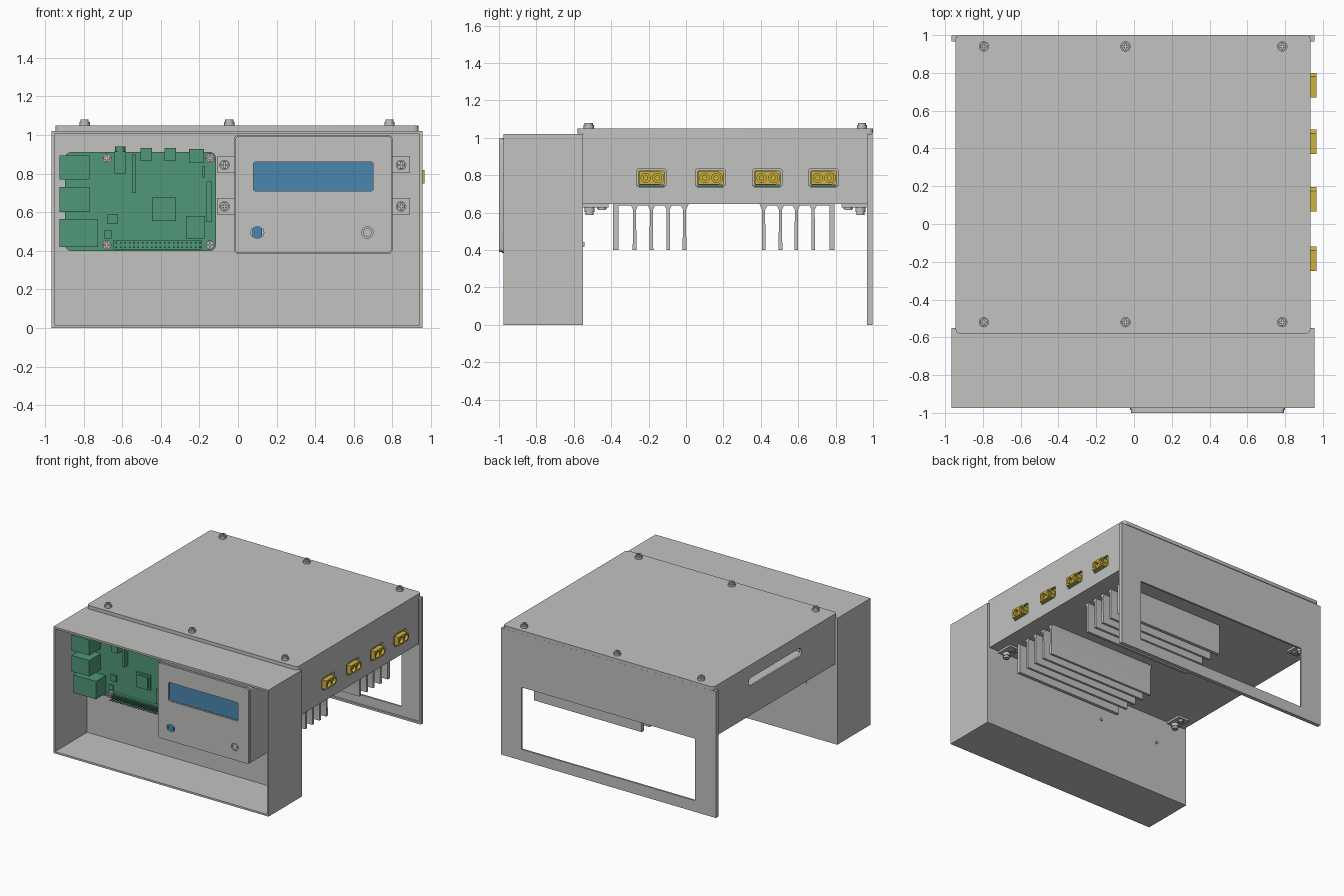
import bpy, bmesh, math
from mathutils import Matrix

cube = bpy.data.objects.get("Cube")
if cube:
    bpy.data.objects.remove(cube, do_unlink=True)


def material(name, rgb):
    m = bpy.data.materials.new(name)
    m.use_nodes = True
    color = (*rgb, 1)
    m.diffuse_color = color
    m.node_tree.nodes["Principled BSDF"].inputs["Base Color"].default_value = color
    return m


GREY = material("light grey", (0.54, 0.54, 0.53))
GREEN = material("board green", (0.08, 0.31, 0.19))
BLUE = material("display blue", (0.07, 0.24, 0.42))
YELLOW = material("connector yellow", (0.62, 0.45, 0.05))
TEAL = material("circuit teal", (0.05, 0.35, 0.33))

# Drawing planes: local u, v and thickness axes for each slab direction
PLANES = {
    "x": Matrix(((0, 0, 1), (1, 0, 0), (0, 1, 0))),
    "y": Matrix(((1, 0, 0), (0, 0, -1), (0, 1, 0))),
    "z": Matrix.Identity(3),
}


def rect(u0, u1, v0, v1, r=0.0, n=4):
    """Rectangle outline, with rounded corners when r is given."""
    if not r:
        return [(u0, v0), (u1, v0), (u1, v1), (u0, v1)]
    centres = [(u1 - r, v1 - r), (u0 + r, v1 - r), (u0 + r, v0 + r), (u1 - r, v0 + r)]
    return [(c[0] + r * math.cos(a), c[1] + r * math.sin(a))
            for q, c in enumerate(centres)
            for a in [math.pi / 2 * (q + i / n) for i in range(n + 1)]]


def circle(u, v, r, n=20):
    return [(u + r * math.cos(math.tau * i / n), v + r * math.sin(math.tau * i / n))
            for i in range(n)]


def cross(u, v, a, b):
    return [(u + x, v + y) for x, y in
            [(a, b), (b, b), (b, a), (-b, a), (-b, b), (-a, b),
             (-a, -b), (-b, -b), (-b, -a), (b, -a), (b, -b), (a, -b)]]


def slab(name, axis, shapes, lo, hi, mat=GREY):
    """Extrude outlines between lo and hi on an axis; inner outlines become holes."""
    curve = bpy.data.curves.new(name, "CURVE")
    curve.dimensions = "2D"
    curve.fill_mode = "BOTH"
    curve.extrude = (hi - lo) / 2
    for pts in shapes:
        s = curve.splines.new("POLY")
        s.points.add(len(pts) - 1)
        for p, (u, v) in zip(s.points, pts):
            p.co = (u, v, 0, 1)
        s.use_cyclic_u = True
    temp = bpy.data.objects.new(name, curve)
    bpy.context.collection.objects.link(temp)
    dg = bpy.context.evaluated_depsgraph_get()
    mesh = bpy.data.meshes.new_from_object(temp.evaluated_get(dg))
    bpy.data.objects.remove(temp)
    mesh.transform(PLANES[axis].to_4x4())
    shift = [0, 0, 0]
    shift["xyz".index(axis)] = (lo + hi) / 2
    mesh.transform(Matrix.Translation(shift))
    bm = bmesh.new()
    bm.from_mesh(mesh)
    bmesh.ops.remove_doubles(bm, verts=bm.verts, dist=1e-5)
    bmesh.ops.recalc_face_normals(bm, faces=bm.faces)
    bm.to_mesh(mesh)
    bm.free()
    mesh.materials.clear()
    mesh.materials.append(mat)
    obj = bpy.data.objects.new(name, mesh)
    bpy.context.collection.objects.link(obj)
    return obj


def screw(name, axis, u, v, base, out, r=0.027, h=0.03):
    """Pan head screw with a cross recess, pointing out along the axis sign."""
    mid, tip = base + out * h * 0.6, base + out * h
    slab(name + "_rim", axis, [circle(u, v, r)], min(base, mid), max(base, mid))
    slab(name + "_head", axis, [circle(u, v, r * 0.8), cross(u, v, r * 0.55, r * 0.13)],
         min(mid, tip), max(mid, tip))


# Front tray, open towards the front
L, R, H = -0.965, 0.955, 1.02
slab("front_tray_walls", "y", [rect(L, R, 0, H), rect(L + .015, R - .015, .015, H - .015)], -.975, -.565)
slab("front_tray_back", "y", [rect(L, R, 0, H)], -.565, -.55)

# Rear panel with a large window and a shallow inner flange
slab("rear_panel", "y", [rect(L, R, 0, H), rect(-.78, .77, .09, .59)], .982, .997)
slab("rear_flange", "y", [rect(L, R, 0, H), rect(L + .015, R - .015, .015, H - .015)], .967, .982)

# Main enclosure: floor, side walls and lid
PORTS = (-.185, .13, .435, .735)
slab("enclosure_floor", "z", [rect(-.945, .935, -.55, .967)], .645, .66)
slab("left_wall", "x", [rect(-.55, .967, .645, 1.025)] +
     [rect(y - .08, y + .08, .735, .835, .015) for y in PORTS], .92, .935)
slab("right_wall", "x", [rect(-.55, .967, .645, 1.025), rect(-.12, .55, .88, .945, .03)], -.945, -.93)
slab("lid", "z", [rect(-.945, .935, -.58, 1.0, .025)], 1.022, 1.05)
for x in (-.795, -.045, .785):
    for y in (-.52, .94):
        screw("lid_screw", "z", x, y, 1.05, 1)

# Power connectors with two sockets each
for y in PORTS:
    slab("connector_circuit_board", "x", [rect(y - .079, y + .079, .736, .746)], .84, .933, TEAL)
    slab("connector_body", "x", [rect(y - .072, y + .072, .747, .825, .012)], .85, .926, YELLOW)
    nose = [(y - .065, .75), (y + .045, .75), (y + .065, .77), (y + .065, .80),
            (y + .045, .82), (y - .065, .82)]
    slab("connector_nose", "x", [nose] + [circle(y + d, .785, .024) for d in (-.031, .031)],
         .926, .965, YELLOW)
    slab("connector_pins", "x", [circle(y + d, .785, .014) for d in (-.031, .031)], .926, .95, YELLOW)

# Heat sinks under the floor
for first, last, ys in ((-.375, -.005, (-.275, -.185, -.095, -.008)),
                        (.78, .415, (.415, .505, .59, .68))):
    for y in ys:
        profile = [(y - .01, .40), (y + .01, .40), (y + .008, .615), (y + .022, .645),
                   (y - .022, .645), (y - .008, .615)]
        slab("heat_sink_fin", "x", [profile], -.16, .80)
    slab("heat_sink_end_fin", "x", [rect(first - .014, first + .014, .40, .645)], -.16, .80)
    lo, hi = min(first, last), max(first, last)
    slab("heat_sink_base", "z", [rect(-.16, .80, lo, hi)], .638, .645)

# Corner brackets under the floor
for x in (-.83, .80):
    for wall, d in ((-.55, 1), (.967, -1)):
        a, b = sorted((wall, wall + d * .135))
        slab("corner_bracket", "z", [rect(x - .05, x + .05, a, b)], .628, .645)
        screw("bracket_screw", "z", x, wall + d * .1, .628, -1, .025, .015)
        screw("bracket_screw", "z", x, wall + d * .035, .628, -1, .027, .042)

# Display housing
outer = rect(-.02, .80, .385, 1.0, .02)
slab("display_housing_walls", "y", [outer, rect(-.005, .785, .40, .985, .015)], -.985, -.565)
slab("display_housing_face", "y",
     [rect(-.015, .795, .39, .995, .02), rect(.08, .70, .71, .86, .01),
      circle(.10, .495, .036), circle(.67, .495, .03)], -1.0, -.985)
slab("display_screen", "y", [rect(.06, .72, .69, .88)], -.975, -.96, BLUE)
slab("button_collar", "y", [circle(.10, .495, .045), circle(.10, .495, .034)], -1.0, -.97)
slab("button_backing", "y", [circle(.10, .495, .04)], -.98, -.96)
slab("button", "y", [rect(.076, .124, .46, .53, .008)], -1.0, -.97, BLUE)
slab("knob", "y", [circle(.67, .495, .022)], -.997, -.9)
for x0, x1, sx in ((-.11, -.02, -.07), (.80, .89, .845)):
    for z in (.63, .845):
        slab("housing_tab", "y", [rect(x0, x1, z - .043, z + .043)], -.58, -.565)
        screw("housing_tab_screw", "y", sx, z, -.58, -1)

# Controller board on standoffs
HOLES = [(x, z) for x in (-.68, -.145) for z in (.43, .88)]
slab("controller_board", "y", [rect(-.895, -.115, .40, .912, .03)], -.65, -.637, GREEN)
for x, z in HOLES:
    slab("standoff", "y", [circle(x, z, .025)], -.637, -.565)
    screw("board_screw", "y", x, z, -.65, -1, .025, .025)
    slab("screw_tip", "y", [circle(x, z, .012)], -.55, -.542)


def component(name, x0, x1, z0, z1, height):
    slab(name, "y", [rect(x0, x1, z0, z1)], -.65 - height, -.65, GREEN)


# Stacked ports: shells open to the side with two levels each
for z0, z1 in ((.77, .895), (.60, .73)):
    component("usb_port", -.90, -.77, z0, z1, .147)
    slab("usb_shell", "x", [rect(-.80, -.65, z0, z1)] +
         [rect(y, y + .055, z0 + .012, z1 - .012) for y in (-.79, -.72)], -.925, -.90, GREEN)
component("network_port", -.90, -.725, .42, .565, .124)
slab("network_shell", "x", [rect(-.775, -.65, .42, .565), rect(-.755, -.67, .44, .545)],
     -.925, -.90, GREEN)
component("audio_jack", -.64, -.58, .80, .915, .055)
slab("audio_barrel", "z", [circle(-.61, -.678, .026)], .915, .94, GREEN)
for x in (-.475, -.35):
    component("video_port", x - .03, x + .03, .865, .932, .03)
component("power_port", -.255, -.175, .855, .928, .03)
component("processor", -.445, -.32, .555, .675, .015)
component("processor_cap", -.43, -.335, .57, .66, .022)
component("memory_chip", -.27, -.17, .465, .58, .01)
component("usb_chip", -.675, -.625, .54, .59, .01)
component("small_chip", -.695, -.655, .465, .505, .01)
component("camera_connector", -.55, -.528, .70, .90, .045)
component("display_connector", -.162, -.138, .55, .76, .045)
component("small_part", -.185, -.17, .78, .84, .01)
component("pin_header_base", -.645, -.19, .407, .455, .023)
slab("header_pins", "y", [rect(x, x + .008, z, z + .008)
     for x in [-.634 + .0228 * i for i in range(20)] for z in (.415, .438)], -.73, -.673, GREEN)

# Smooth round parts, keeping edges sharp
for o in bpy.context.scene.objects:
    o.select_set(o.type == "MESH")
    if o.type == "MESH":
        bpy.context.view_layer.objects.active = o
bpy.ops.object.shade_smooth_by_angle(angle=math.radians(30))
